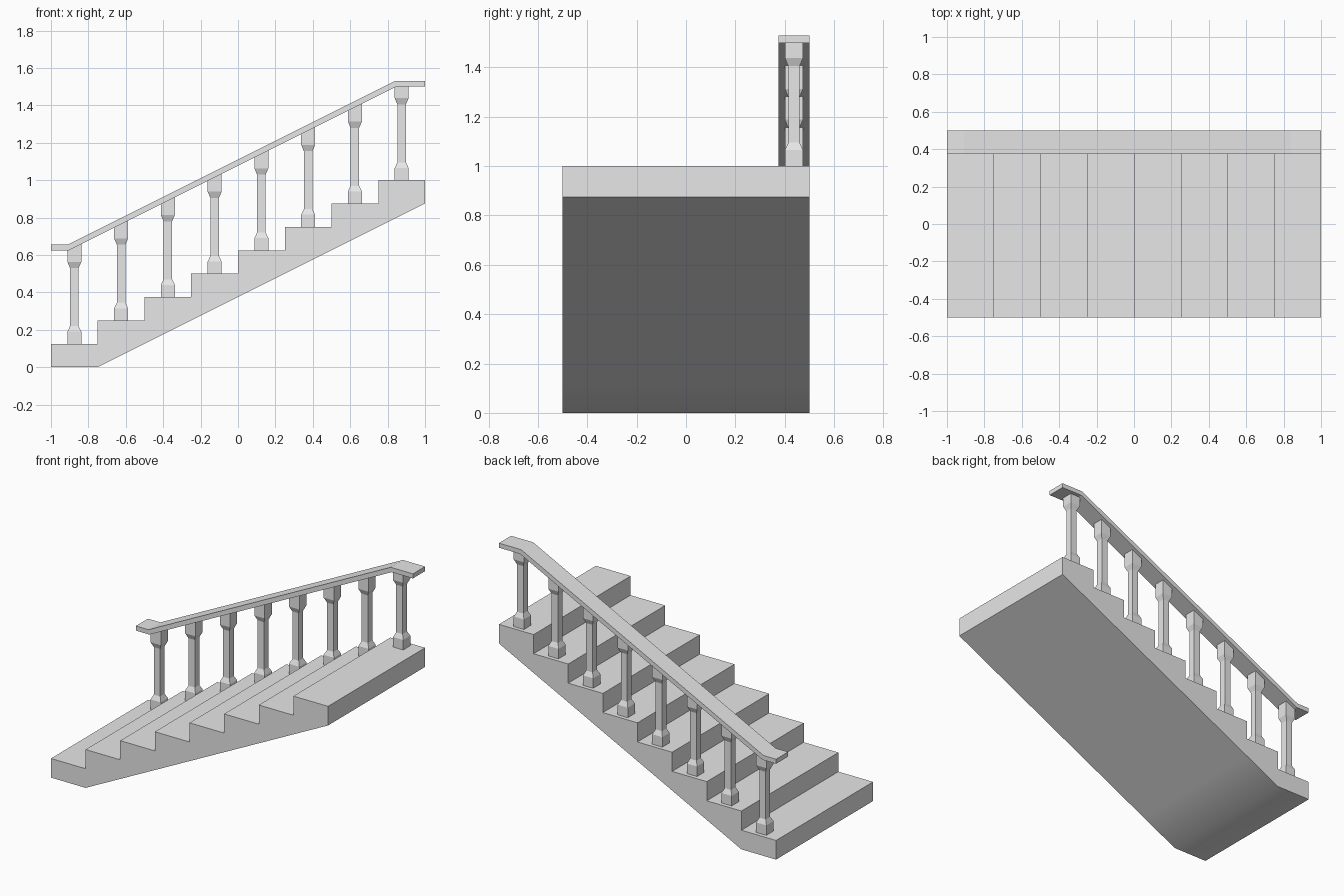
import bpy, bmesh, math

cube = bpy.data.objects.get("Cube")
if cube:
    bpy.data.objects.remove(cube, do_unlink=True)

stone = bpy.data.materials.new("light grey stone")
stone.use_nodes = True
stone.diffuse_color = (0.8, 0.8, 0.8, 1)
stone.node_tree.nodes["Principled BSDF"].inputs["Base Color"].default_value = (0.8, 0.8, 0.8, 1)

STEPS, RUN, RISE = 8, 0.25, 0.125
RAIL_Y = 0.4375


def finish(name, bm):
    bmesh.ops.recalc_face_normals(bm, faces=bm.faces)
    mesh = bpy.data.meshes.new(name)
    bm.to_mesh(mesh)
    bm.free()
    mesh.materials.append(stone)
    obj = bpy.data.objects.new(name, mesh)
    bpy.context.collection.objects.link(obj)
    return obj


def extrude_profile(name, points, y0, y1):
    """Sweep an x-z outline from y0 to y1."""
    bm = bmesh.new()
    face = bm.faces.new([bm.verts.new((x, y0, z)) for x, z in points])
    ext = bmesh.ops.extrude_face_region(bm, geom=[face])["geom"]
    moved = [v for v in ext if isinstance(v, bmesh.types.BMVert)]
    bmesh.ops.translate(bm, verts=moved, vec=(0, y1 - y0, 0))
    return finish(name, bm)


# Flight of steps with a sloping underside
outline = []
for i in range(STEPS):
    x, z = -1 + i * RUN, (i + 1) * RISE
    outline += [(x, z), (x + RUN, z)]
outline += [(1 - i * RUN, 0.875 - i * RISE) for i in range(STEPS)]
outline.append((-1, 0))
stairs = extrude_profile("stair_flight", outline, -0.5, 0.5)
bpy.context.view_layer.objects.active = stairs
stairs.select_set(True)
bpy.ops.object.shade_smooth_by_angle(angle=math.radians(30))
stairs.select_set(False)

# Handrail with level ends
extrude_profile("handrail", [(-1, 0.625), (-0.903, 0.625), (0.847, 1.5), (1, 1.5),
                             (1, 1.53), (0.84, 1.53), (-0.91, 0.655), (-1, 0.655)],
                RAIL_Y - 0.0625, RAIL_Y + 0.0625)


def rail_underside(x):
    return min(max(0.625 + 0.5 * (x + 0.903), 0.625), 1.5)


# Square balusters: block foot, slim shaft, block head cut to the rail
SECTIONS = [(0.037, 0), (0.037, 0.065), (0.023, 0.095),
            (0.023, 0.405), (0.037, 0.438), (0.037, None)]


def baluster(name, cx, base):
    bm = bmesh.new()
    rings = []
    for r, h in SECTIONS:
        ring = []
        for sx, sy in ((-1, -1), (1, -1), (1, 1), (-1, 1)):
            x = cx + sx * r
            z = rail_underside(x) + 0.004 if h is None else base + h
            ring.append(bm.verts.new((x, RAIL_Y + sy * r, z)))
        rings.append(ring)
    for a, b in zip(rings, rings[1:]):
        for k in range(4):
            n = (k + 1) % 4
            bm.faces.new((a[k], a[n], b[n], b[k]))
    bm.faces.new(rings[0])
    bm.faces.new(rings[-1])
    finish(name, bm)


for i in range(STEPS):
    baluster(f"baluster_{i + 1}", -1 + (i + 0.5) * RUN, (i + 1) * RISE)
